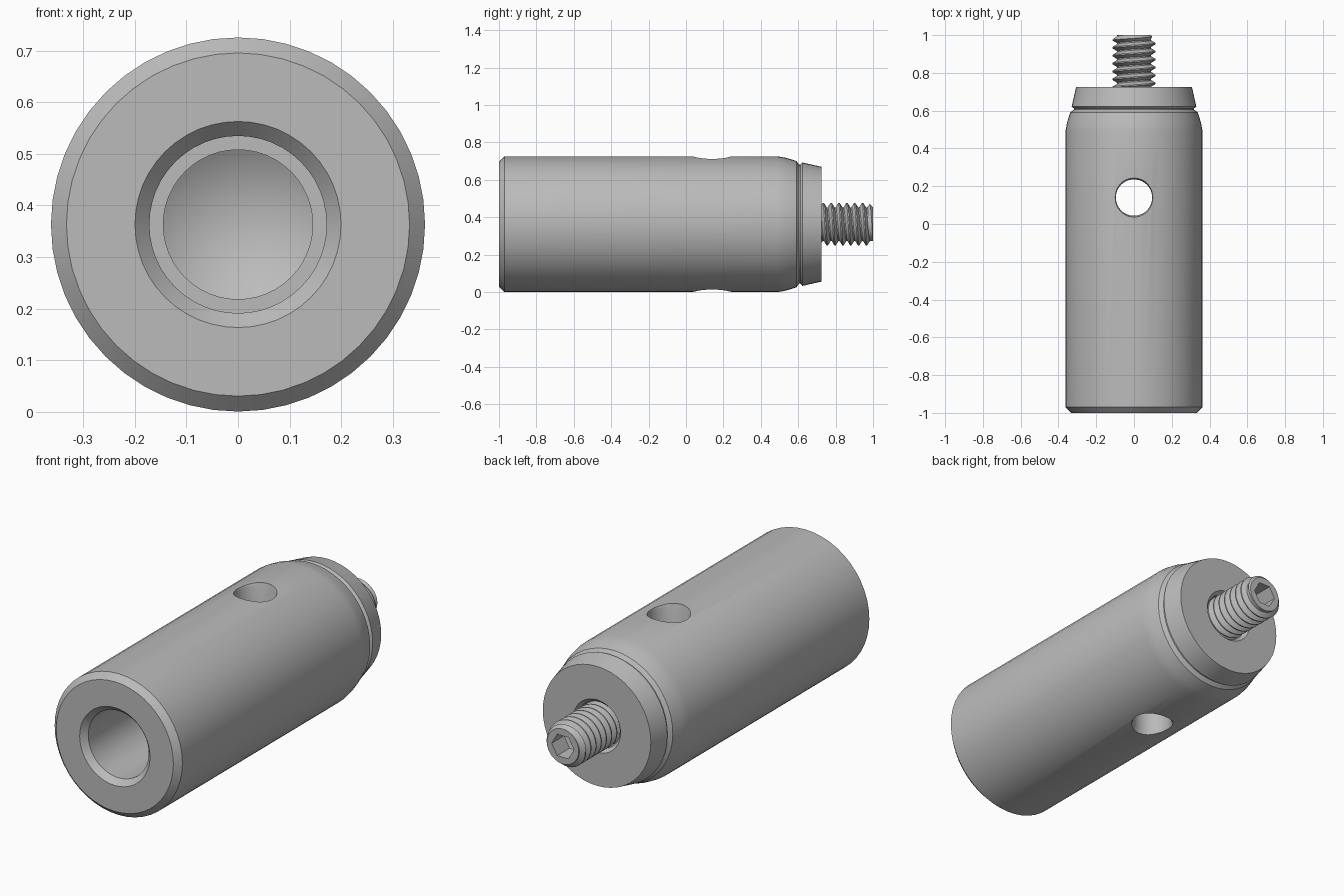
import bpy, bmesh
from math import sin, cos, pi, radians

cube = bpy.data.objects.get("Cube")
if cube:
    bpy.data.objects.remove(cube, do_unlink=True)

AXIS_Z = 0.363
SEGMENTS = 48

steel = bpy.data.materials.new("Grey steel")
steel.use_nodes = True
steel.diffuse_color = (0.5, 0.5, 0.5, 1)
steel.node_tree.nodes["Principled BSDF"].inputs["Base Color"].default_value = steel.diffuse_color


def lathe(name, rows):
    """Wrap rows around the y axis; each row maps an angle to (radius, y)."""
    bm = bmesh.new()
    grid = []
    for row in rows:
        ring = []
        for i in range(SEGMENTS + 1):
            a = 2 * pi * i / SEGMENTS
            r, y = row(a)
            ring.append(bm.verts.new((r * sin(a), y, r * cos(a))))
        grid.append(ring)
    for low, high in zip(grid, grid[1:]):
        for i in range(SEGMENTS):
            bm.faces.new((low[i], low[i + 1], high[i + 1], high[i]))
    bmesh.ops.remove_doubles(bm, verts=bm.verts, dist=1e-5)
    bmesh.ops.dissolve_degenerate(bm, edges=bm.edges, dist=1e-5)
    bmesh.ops.recalc_face_normals(bm, faces=bm.faces)
    mesh = bpy.data.meshes.new(name)
    bm.to_mesh(mesh)
    bm.free()
    mesh.materials.append(steel)
    obj = bpy.data.objects.new(name, mesh)
    obj.location.z = AXIS_Z
    bpy.context.collection.objects.link(obj)
    return obj


def ring(r, y):
    return lambda a: (r, y)


def hexagon(inner, y):
    return lambda a: (inner / cos((a + pi / 6) % (pi / 3) - pi / 6), y)


def smooth(obj):
    bpy.ops.object.select_all(action="DESELECT")
    obj.select_set(True)
    bpy.context.view_layer.objects.active = obj
    bpy.ops.object.shade_smooth_by_angle(angle=radians(25))


# Standoff body: front bore with drill tip, outer shell, rear groove, collar, screw hole
body = lathe("standoff_body", [ring(r, y) for r, y in [
    (0, -0.1), (0.145, -0.19), (0.145, -0.3), (0.172, -0.3), (0.172, -0.97), (0.2, -1),
    (0.333, -1), (0.363, -0.97), (0.363, 0.49), (0.355, 0.535), (0.338, 0.59),
    (0.318, 0.605), (0.318, 0.612), (0.33, 0.622), (0.307, 0.724),
    (0.135, 0.724), (0.118, 0.705), (0.118, 0.45), (0, 0.4)]])

# Cross hole with a slightly flared rim at both ends
cutter = lathe("cross_hole_cutter", [ring(r, y) for r, y in [
    (0, -0.5), (0.106, -0.5), (0.103, -0.357), (0.096, -0.34),
    (0.096, 0.34), (0.103, 0.357), (0.106, 0.5), (0, 0.5)]])
cutter.rotation_euler.x = pi / 2
cutter.location.y = 0.14
cutter.hide_render = True
cutter.hide_set(True)
cut = body.modifiers.new("Cross hole", "BOOLEAN")
cut.operation = "DIFFERENCE"
cut.solver = "EXACT"
cut.object = cutter
bpy.context.view_layer.objects.active = body
body.select_set(True)
bpy.ops.object.modifier_apply(modifier=cut.name)
bpy.data.objects.remove(cutter, do_unlink=True)
smooth(body)

# Set screw: helical thread trimmed at both ends, with a hexagonal socket
START, END, PITCH, ROOT, CREST = 0.5, 1.0, 0.042, 0.09, 0.114
PROFILE = [(0, ROOT), (0.15, ROOT), (0.5, CREST), (0.65, CREST)]


def thread(turn, part, radius):
    def row(a):
        y = START + PITCH * (turn + part + a / (2 * pi))
        y = min(max(y, START), END)
        return min(radius, ROOT + min(y - START, END - y)), y
    return row


turns = range(-2, int((END - START) / PITCH) + 2)
rows = [thread(t, part, r) for t in turns for part, r in PROFILE]
rows = [ring(0, START), ring(ROOT, START)] + rows
rows += [ring(ROOT, END), hexagon(0.055, END), hexagon(0.055, 0.9), ring(0, 0.88)]
smooth(lathe("set_screw", rows))
